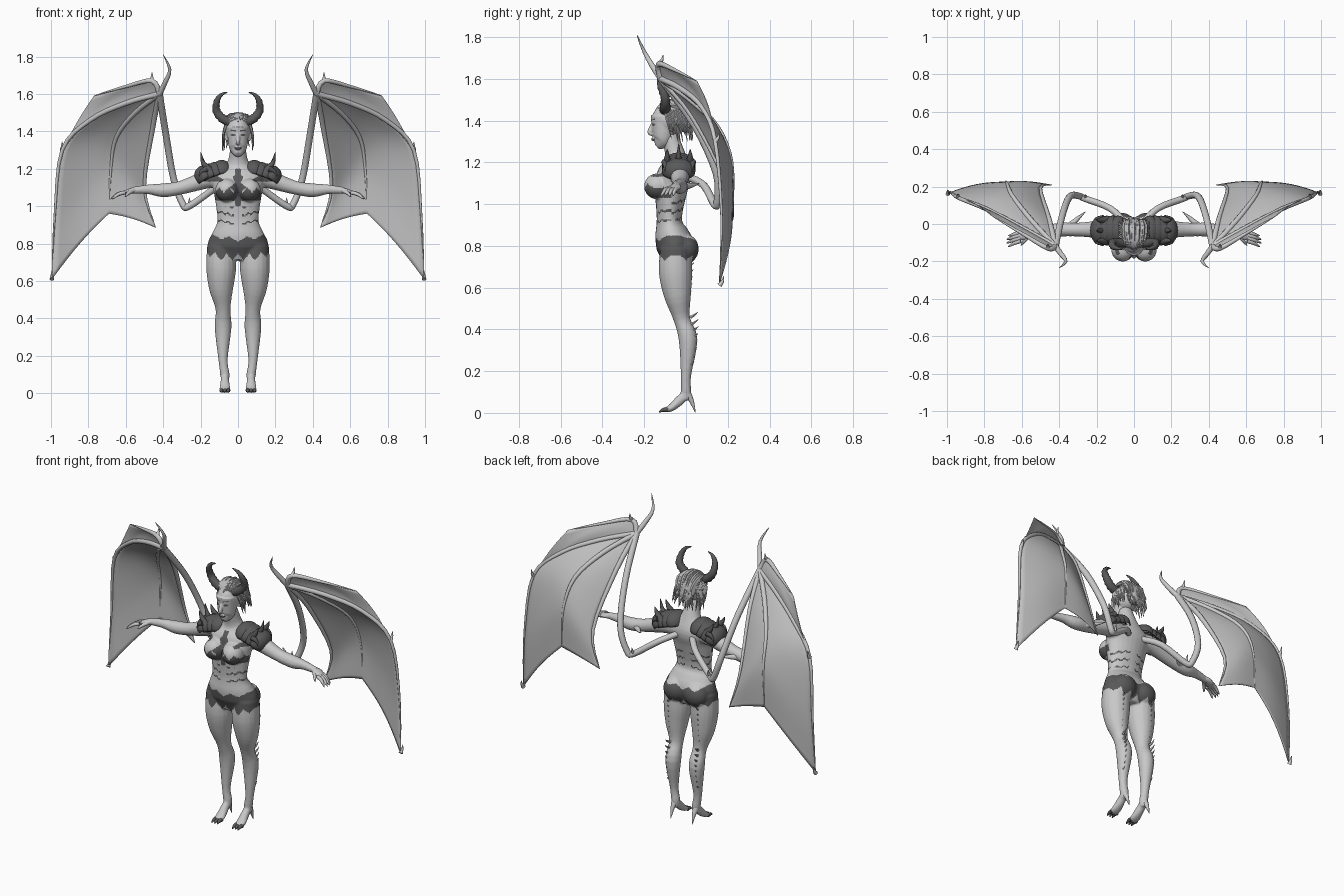
import bpy, bmesh, math, random
from mathutils import Vector, Matrix

random.seed(4)
cube = bpy.data.objects.get("Cube")
if cube:
    bpy.data.objects.remove(cube, do_unlink=True)

ACROSS, DEPTH, UP = Vector((1, 0, 0)), Vector((0, 1, 0)), Vector((0, 0, 1))


def material(name, grey):
    mat = bpy.data.materials.new(name)
    mat.use_nodes = True
    mat.diffuse_color = (grey, grey, grey, 1)
    mat.node_tree.nodes["Principled BSDF"].inputs["Base Color"].default_value = mat.diffuse_color
    return mat


SKIN = material("pale grey skin", .58)
DARK = material("dark grey armour", .1)
WEB = material("light grey membrane", .52)
HAIR = material("grey hair", .48)


def smooth_path(keys, steps):
    """Catmull-Rom curve through tuples of any length."""
    padded = [keys[0], *keys, keys[-1]]
    path = []
    for before, start, end, after in zip(padded, padded[1:], padded[2:], padded[3:]):
        for step in range(steps):
            t = step / steps
            path.append([q + t / 2 * (r - p + t * (2*p - 5*q + 4*r - s + t * (3*(q - r) + s - p)))
                         for p, q, r, s in zip(before, start, end, after)])
    return path + [list(keys[-1])]


def tube(bm, keys, side=1, sides=12, steps=4, ref=ACROSS):
    """Closed tube through (x, y, z, width, depth) keys; width runs along ref, depth may be left out."""
    path = smooth_path([(*key, key[-1]) if len(key) == 4 else key for key in keys], steps)
    points = [Vector((x * side, y, z)) for x, y, z, width, depth in path]
    rings = []
    for i, point in enumerate(points):
        tangent = (points[min(i + 1, len(points) - 1)] - points[max(i - 1, 0)]).normalized()
        u = (ref - tangent * tangent.dot(ref)).normalized()
        v = tangent.cross(u)
        width, depth = path[i][-2:]
        angles = [math.tau * k / sides for k in range(sides)]
        rings.append([bm.verts.new(point + u * width * math.cos(a) + v * depth * math.sin(a)) for a in angles])
    for ring, following in zip(rings, rings[1:]):
        for k in range(sides):
            j = (k + 1) % sides
            bm.faces.new((ring[k], ring[j], following[j], following[k]))
    bm.faces.new(rings[0])
    bm.faces.new(rings[-1])


def taper(bm, points, radius, side=1, sides=8, power=1, ridge=0, ref=ACROSS):
    """Curved spike that thins to its last point, with optional ridges."""
    path = smooth_path(points, 4)
    last = len(path) - 1
    keys = [(*point, radius * (1 - (i / last) ** power) * (1 + ridge * (-1) ** i) + .001)
            for i, point in enumerate(path)]
    tube(bm, keys, side, sides, 1, ref)


def ball(bm, centre, size, tilt=0, dome=False):
    matrix = Matrix.Translation(centre) @ Matrix.Rotation(tilt, 4, 'Y') @ Matrix.Diagonal((*size, 1))
    made = bmesh.ops.create_uvsphere(bm, u_segments=24, v_segments=16, radius=1, matrix=matrix)["verts"]
    if dome:
        inverse = matrix.inverted()
        bmesh.ops.delete(bm, geom=[v for v in made if (inverse @ v.co).z < -.3], context='VERTS')


def finish(bm, name, materials, voxel=0, rule=None, thickness=0):
    """Turn the mesh into an object, optionally fused, coloured by rule and thickened."""
    bmesh.ops.recalc_face_normals(bm, faces=bm.faces)
    mesh = bpy.data.meshes.new(name)
    bm.to_mesh(mesh)
    bm.free()
    ob = bpy.data.objects.new(name, mesh)
    bpy.context.collection.objects.link(ob)
    if voxel:
        fuse = ob.modifiers.new("fuse", 'REMESH')
        fuse.mode, fuse.voxel_size = 'VOXEL', voxel
        relax = ob.modifiers.new("relax", 'SMOOTH')
        relax.factor, relax.iterations = .5, 6
        bpy.context.view_layer.update()
        evaluated = ob.evaluated_get(bpy.context.evaluated_depsgraph_get())
        ob.data = bpy.data.meshes.new_from_object(evaluated)
        ob.modifiers.clear()
    if thickness:
        ob.modifiers.new("thickness", 'SOLIDIFY').thickness = thickness
    ob.data.materials.clear()
    for mat in materials:
        ob.data.materials.append(mat)
    if rule:
        for face in ob.data.polygons:
            face.material_index = int(rule(*face.center))
    bpy.ops.object.select_all(action='DESELECT')
    ob.select_set(True)
    bpy.context.view_layer.objects.active = ob
    bpy.ops.object.shade_smooth_by_angle(angle=math.radians(55))


def zigzag(value, period):
    return abs((value / period) % 1 * 2 - 1)


def body_marks(x, y, z):
    """Briefs, jagged chest emblem, cups, and stripes on belly and back."""
    out, front = abs(x), y < -.07
    if out > .2:
        return False
    if .68 < z < .9:
        hem = .71 + .035 * zigzag(out, .06) + .4 * max(0, out - .1)
        return hem < z < .83 - .02 * zigzag(out, .09) + .15 * out
    if front and 1 < z < 1.2:
        emblem = out < .012 + .035 * zigzag(z, .055) * (1 - abs(z - 1.1) / .1)
        cup = 1.03 < z < 1.07 + .03 * zigzag(out, .05) and out < .13
        shoulder = z > 1.13 and out > .075 + .035 * zigzag(z, .04)
        return emblem or cup or shoulder
    if .88 < z < 1.03:
        wave = z - .25 * out * (1 if front else -1) + .012 * zigzag(out, .035)
        return out > .02 and (wave / .045) % 1 < .22 and (front or z > .92)
    return z > 1.17 and not front and out > .06


def face_marks(x, y, z):
    """Eyes, brows and lips."""
    out = abs(x)
    eye = math.hypot((out - .026) / .013, (z - 1.38) / .006) < 1
    brow = .01 < out < .04 and abs(z - 1.4 - .15 * out) < .003
    lips = math.hypot(x / .019, (z - 1.31) / .007) < 1
    return y < -.1 and (eye or brow or lips)


# Body: torso, legs, feet and arms fused into one skin
body = bmesh.new()
tube(body, [(0, -.05, .71, .09, .06), (0, -.05, .79, .16, .09), (0, -.07, .86, .135, .08),
            (0, -.08, .93, .11, .06), (0, -.07, 1.08, .13, .08), (0, -.05, 1.16, .14, .08),
            (0, -.05, 1.23, .06, .05), (0, -.08, 1.33, .04)], sides=28)
for side in (1, -1):
    ball(body, (.06 * side, -.137, 1.085), (.062, .064, .062))
    ball(body, (.07 * side, -.005, .785), (.075, .066, .072))
    tube(body, [(.09, -.05, .79, .075), (.09, -.05, .67, .08), (.09, -.04, .56, .065), (.08, -.02, .45, .04),
                (.08, .01, .35, .045), (.08, 0, .18, .025), (.07, 0, .1, .025), (.07, 0, .06, .02)], side, 18)
    tube(body, [(.07, .01, .1, .02), (.07, -.03, .06, .024), (.07, -.07, .025, .03, .018),
                (.07, -.1, .013, .026, .012)], side)
    tube(body, [(.09, -.04, 1.15, .055), (.16, -.03, 1.145, .05), (.3, -.03, 1.1, .037),
                (.4, -.03, 1.085, .037), (.48, -.04, 1.09, .026), (.57, -.05, 1.083, .018)], side, 16, ref=DEPTH)
finish(body, "body", (SKIN, DARK), .006, body_marks)

# Head with jaw, nose, lips and pointed ears
head = bmesh.new()
ball(head, (0, -.075, 1.405), (.066, .088, .08))
tube(head, [(0, -.14, 1.275, .016), (0, -.125, 1.29, .034), (0, -.11, 1.32, .05), (0, -.1, 1.42, .06, .07)], sides=20)
tube(head, [(0, -.155, 1.395, .007), (0, -.174, 1.345, .012), (0, -.157, 1.333, .008)])
ball(head, (0, -.158, 1.31), (.02, .01, .008))
for side in (1, -1):
    tube(head, [(.055, -.07, 1.35, .01), (.066, -.06, 1.38, .012), (.08, -.04, 1.42, .003)], side)
finish(head, "head", (SKIN, DARK), .004, face_marks)

# Hair: cap, knot, swept-back locks and loose side locks
hair = bmesh.new()
ball(hair, (0, -.055, 1.41), (.072, .08, .077), dome=True)
ball(hair, (0, 0, 1.385), (.042, .03, .045))
for lock in range(46):
    x, drop = random.uniform(-.055, .055), random.random()
    top = 1.49 - 6 * x * x
    tube(hair, [(x * .8, abs(x) / 2 - .145, top - .04, .004), (x, -.1, top, .009),
                (x * 1.2, -.02, top - .03 * drop, .01), (x, .015, 1.43 - .06 * drop, .009),
                (x * 1.3, random.uniform(.015, .035), 1.4 - .1 * drop, .001)], sides=6, steps=3)
for side in (1, -1):
    for lock in range(9):
        y = lock * .011 - .1
        taper(hair, [(.055, y, 1.45), (.075, y + .01, 1.4),
                     (random.uniform(.07, .085), y + .03, random.uniform(1.29, 1.35))], .008, side, 6, 2)
finish(hair, "hair", (HAIR,))

for label, side in (("left", 1), ("right", -1)):
    # Ridged curling horn
    horn = bmesh.new()
    taper(horn, [(.045, -.1, 1.45), (.085, -.1, 1.47), (.115, -.1, 1.51), (.113, -.12, 1.56),
                 (.09, -.13, 1.595), (.055, -.135, 1.61)], .024, side, 14, 2, .08, DEPTH)
    finish(horn, label + "_horn", (DARK,))

    # Shoulder armour: overlapping plates with upright and drooping spikes
    armour = bmesh.new()
    for plate in range(4):
        ball(armour, (side * (.085 + .03 * plate), -.035, 1.185 - .009 * plate),
             (.058, .08, .062), side * (.2 + .15 * plate), dome=True)
    for y in (-.09, -.035, .02):
        taper(armour, [(.155, y, 1.19), (.185, y, 1.23), (.2, y, 1.29 - abs(y + .035) / 2)], .022, side)
    for y in (-.1, -.07, -.035, 0, .03):
        taper(armour, [(.165, y, 1.2), (.195, y, 1.185), (.21, y, 1.155)], .018, side, ref=DEPTH)
    finish(armour, label + "_shoulder_armour", (DARK,), thickness=.004)

    # Hand with four fingers and thumb
    hand = bmesh.new()
    tube(hand, [(.545, -.045, 1.087, .017), (.58, -.053, 1.08, .03, .014),
                (.625, -.068, 1.067, .022, .008)], side, ref=DEPTH)
    for finger in range(4):
        y, reach = -.043 - .016 * finger, .073 - .008 * abs(finger - 1.5)
        taper(hand, [(.605, y, 1.073), (.61 + reach / 2, y - .012, 1.063),
                     (.613 + reach, y - .02 - .004 * finger, 1.037)], .01, side, power=3, ref=DEPTH)
    taper(hand, [(.565, -.065, 1.08), (.585, -.09, 1.07), (.605, -.115, 1.05)], .01, side, power=3)
    finish(hand, label + "_hand", (SKIN,))

    # Elbow spike, heel spur and a row of spines up the back of the leg
    spines = bmesh.new()
    taper(spines, [(.34, -.01, 1.085), (.3, .03, 1.09), (.26, .065, 1.1)], .02, side, ref=UP)
    taper(spines, [(.073, 0, .1), (.073, .025, .06), (.073, .045, .002)], .022, side)
    for spine in range(15):
        z = .22 + spine * .034
        y = .025 + .02 * math.sin((z - .22) * 9) if z < .48 else z * .1 - .045
        taper(spines, [(.095, y - .02, z), (.1, y, z + .012), (.1, y + .015, z + .025)], .008, side, 6)
    finish(spines, label + "_spines_and_heel", (SKIN,))

    # Toe talons
    talons = bmesh.new()
    for x in (.052, .07, .088):
        taper(talons, [(x, -.085, .015), (x, -.11, .014), (x, -.13, .003)], .011, side, power=2)
    finish(talons, label + "_talons", (DARK,))

    # Wing bones: arm, thumb claw and fingers fanning from the wrist
    wrist = (.42, -.12, 1.6)
    rim = [wrist, (.46, -.13, 1.67), (.6, -.05, 1.64), (.77, .05, 1.59)]
    outer = [wrist, (.6, -.02, 1.55), (.79, .08, 1.46), (.94, .14, 1.3), (.98, .17, .95), (.995, .16, .61)]
    middle = [wrist, (.55, .02, 1.5), (.65, .15, 1.37), (.68, .22, 1.2), (.69, .225, .96)]
    inner = [wrist, (.455, .03, 1.42), (.5, .19, 1.1), (.44, .21, .885)]
    claw = [wrist, (.39, -.16, 1.66), (.365, -.2, 1.73), (.4, -.235, 1.81)]
    arm = [(.05, .01, 1.13), (.13, .085, 1.09), (.26, .135, 1), (.295, .15, 1.01),
           (.345, .145, 1.15), (.385, .04, 1.38), wrist]
    bones = bmesh.new()
    tube(bones, [(*joint, .018) for joint in arm], side, ref=DEPTH)
    for finger in (rim, outer, middle, inner, claw):
        taper(bones, finger, .014, side, 10, 2, ref=DEPTH)
    for joint in (arm[2], outer[3], rim[1], outer[-1]):
        root = Vector(joint)
        taper(bones, [root, root + DEPTH * .015 + UP * .02, root + DEPTH * .02 + UP * .045], .012, side)
    finish(bones, label + "_wing_bones", (SKIN,))

    # Wing membrane: billowed webs between neighbouring fingers
    web = bmesh.new()
    for pair in ((rim, outer[:4]), (outer, middle), (middle, inner)):
        edges = [smooth_path(finger, 60 // (len(finger) - 1))[::2] for finger in pair]
        rows = []
        for start, end in zip(*edges):
            start, end = Vector(start), Vector(end)
            row = []
            for k in range(9):
                billow = math.sin(math.pi * k / 8) * (start - end).length * .04
                point = start.lerp(end, k / 8) + (DEPTH + UP * len(rows) / 30) * billow
                row.append(web.verts.new((point.x * side, point.y, point.z)))
            rows.append(row)
        for row, following in zip(rows, rows[1:]):
            for k in range(8):
                web.faces.new((row[k], row[k + 1], following[k + 1], following[k]))
    bmesh.ops.remove_doubles(web, verts=web.verts, dist=.0005)
    finish(web, label + "_wing_membrane", (WEB,), thickness=.003)
